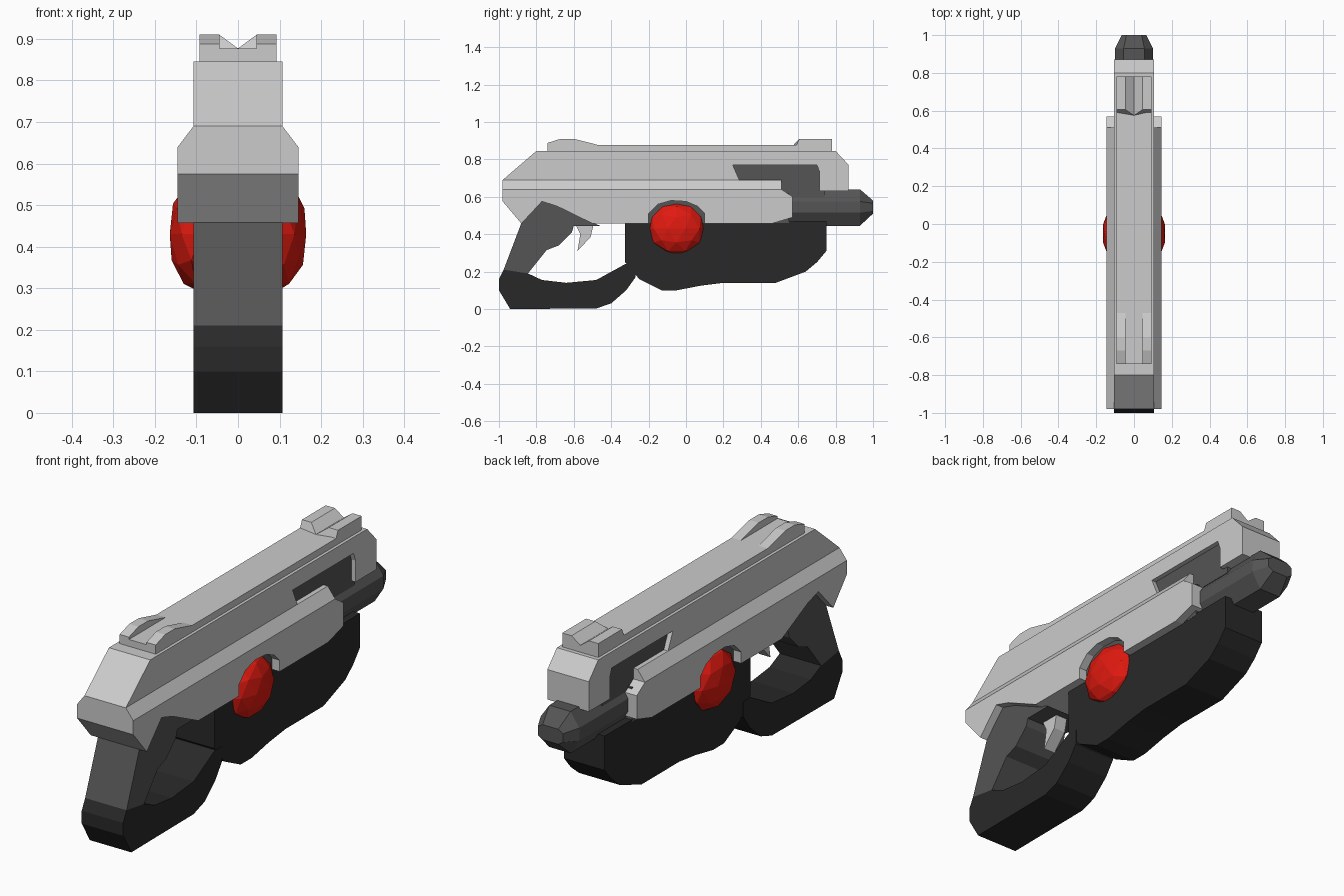
import bpy, bmesh
from mathutils import Matrix

if "Cube" in bpy.data.objects:
    bpy.data.objects.remove(bpy.data.objects["Cube"])


def material(name, rgb):
    m = bpy.data.materials.new(name)
    m.diffuse_color = (*rgb, 1)
    m.use_nodes = True
    m.node_tree.nodes["Principled BSDF"].inputs["Base Color"].default_value = m.diffuse_color
    return m


FRAME = material("dark_grey", (0.09, 0.09, 0.09))
BLACK = material("black", (0.022, 0.022, 0.022))
RED = material("red", (0.75, 0.01, 0.005))


def finish(name, bm, mat=None):
    bmesh.ops.recalc_face_normals(bm, faces=bm.faces)
    me = bpy.data.meshes.new(name)
    bm.to_mesh(me)
    bm.free()
    ob = bpy.data.objects.new(name, me)
    bpy.context.collection.objects.link(ob)
    if mat:
        me.materials.append(mat)
    return ob


def loft(name, rings, mat=None):
    """Skin closed rings of 3D points and cap both ends."""
    bm = bmesh.new()
    vs = [[bm.verts.new(p) for p in r] for r in rings]
    n = len(vs[0])
    for a, b in zip(vs, vs[1:]):
        for i in range(n):
            j = (i + 1) % n
            bm.faces.new((a[i], a[j], b[j], b[i]))
    bm.faces.new(vs[0])
    bm.faces.new(vs[-1])
    return finish(name, bm, mat)


def prism(name, pts, half, mat=None, x=0):
    """Side profile (y, z[, half width]) extruded across x."""
    def ring(s):
        return [(x + s * (p[2] if len(p) > 2 else half), p[0], p[1]) for p in pts]
    return loft(name, [ring(-1), ring(1)], mat)


# Upper slide with side opening and dark core behind it
prism("slide", [(-.98, .69), (-.80, .845), (.80, .845), (.87, .77), (.87, .63),
                (.715, .63), (.715, .73), (.70, .77), (.25, .77), (.285, .69),
                (.285, .6), (-.98, .6)], .107)
prism("slide_core", [(.22, .6), (.22, .78), (.74, .78), (.74, .6)], .085, FRAME)

# Wide lower body with recesses for the grip top and the side domes
prism("lower_body", [(-.98, .64), (-.98, .575), (-.88, .457), (-.77, .575), (-.69, .55),
                     (-.50, .457), (-.20, .457), (-.20, .51), (-.15, .56), (-.08, .58),
                     (0, .575), (.06, .55), (.10, .51), (.10, .457), (.46, .457),
                     (.57, .49), (.57, .60), (.51, .64)], .145)
prism("body_shoulder", [(-.98, .64, .145), (.51, .64, .145),
                        (.51, .69, .107), (-.98, .69, .107)], 0)
prism("body_core", [(-.5, .46), (-.5, .62), (.55, .62), (.55, .46)], .106, FRAME)

# Barrel: octagonal with tapered muzzle


def barrel_ring(y, w, w2, zs):
    half = list(zip((w2, w, w, w2), zs))
    return [(a, y, z) for a, z in half] + [(-a, y, z) for a, z in reversed(half)]


body_z = (.445, .515, .575, .64)
loft("barrel", [barrel_ring(.45, .10, .055, body_z), barrel_ring(.93, .10, .055, body_z),
                barrel_ring(1.0, .065, .04, (.51, .525, .565, .58))], FRAME)

# Front pod, grip and hand guard
prism("front_pod", [(-.325, .465), (-.325, .25), (-.25, .16), (-.13, .10), (-.05, .10),
                    (.08, .125), (.20, .14), (.48, .14), (.64, .20), (.70, .25),
                    (.75, .31), (.75, .47)], .105, BLACK)
prism("grip", [(-.77, .575), (-.69, .55), (-.46, .445), (-.60, .445), (-.61, .41),
               (-.68, .34), (-.745, .315), (-.845, .19), (-.975, .21), (-.88, .46)],
      .107, FRAME)
prism("hand_guard", [(-.845, .19), (-.77, .155), (-.64, .14), (-.48, .155), (-.325, .24),
                     (-.27, .24), (-.27, .17), (-.32, .10), (-.40, .03), (-.48, .003),
                     (-.94, 0), (-1.0, .10), (-1.0, .16), (-.975, .21)], .107, BLACK)

# Trigger
prism("trigger", [(-.60, .47), (-.565, .40), (-.58, .31), (-.51, .385), (-.49, .47)], .03)

# Top rail and sights
prism("top_rail", [(-.74, .84), (-.74, .877), (.60, .877), (.60, .84)], .093)
for side in (-1, 1):
    prism("rear_sight", [(-.74, .85), (-.74, .888), (-.67, .91), (-.60, .91), (-.47, .877),
                         (-.47, .85)], .024, x=side * .069)


def sight_ring(y, lean):
    return [(-.093, y, .84), (.093, y, .84), (.093, y + lean, .91), (.045, y + lean, .91),
            (0, y, .877), (-.045, y + lean, .91), (-.093, y + lean, .91)]


loft("front_sight", [sight_ring(.575, .03), sight_ring(.78, 0)])

# Faceted red domes on both sides
for side in (-1, 1):
    bm = bmesh.new()
    bmesh.ops.create_icosphere(bm, subdivisions=2, radius=1,
                               matrix=Matrix.Translation((side * .09, -.05, .43))
                               @ Matrix.Diagonal((.078, .152, .14, 1)))
    finish("side_dome", bm, RED)
